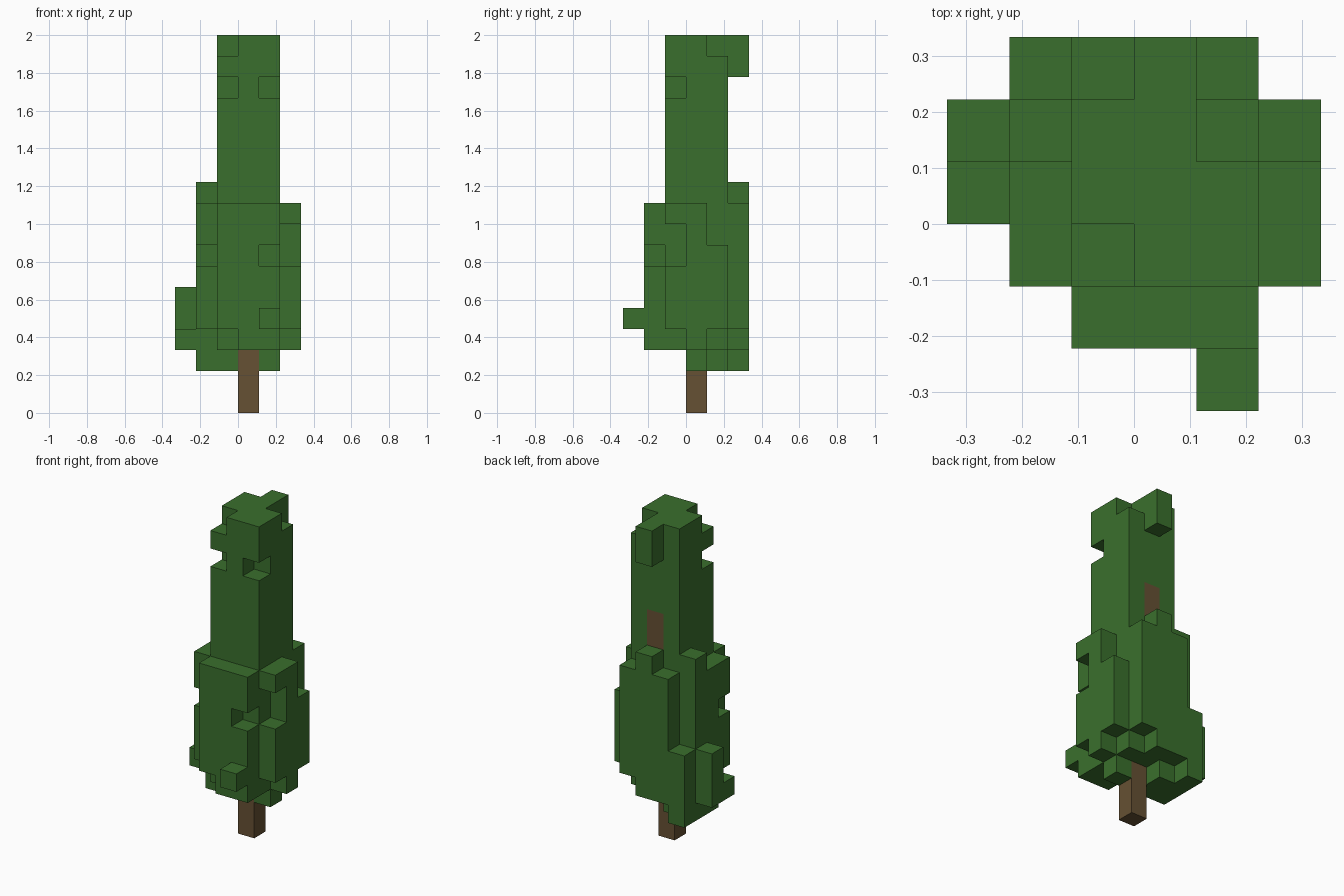
import bpy
import bmesh
from mathutils import Vector

if "Cube" in bpy.data.objects:
    bpy.data.objects.remove(bpy.data.objects["Cube"], do_unlink=True)

U = 2 / 18  # block edge length


def make_material(name, rgb):
    mat = bpy.data.materials.new(name)
    mat.use_nodes = True
    color = (*rgb, 1)
    mat.diffuse_color = color
    bsdf = mat.node_tree.nodes["Principled BSDF"]
    bsdf.inputs["Base Color"].default_value = color
    bsdf.inputs["Roughness"].default_value = 1
    return mat


def span(xs, ys, zs):
    """Blocks in an inclusive range on each axis."""
    return {(x, y, z)
            for x in range(xs[0], xs[1] + 1)
            for y in range(ys[0], ys[1] + 1)
            for z in range(zs[0], zs[1] + 1)}


def column(x, y, low, high):
    return span((x, x), (y, y), (low, high))


def build(name, cells, solid, mat):
    """Make one mesh from the exposed block sides."""
    bm = bmesh.new()
    for cell in cells:
        centre = Vector(cell) + Vector((0.5, 0.5, 0.5))
        for axis in range(3):
            for sign in (-1, 1):
                n = Vector((0, 0, 0))
                n[axis] = sign
                if tuple(int(c + d) for c, d in zip(cell, n)) in solid:
                    continue
                a = Vector((0, 0, 0))
                a[(axis + 1) % 3] = 0.5
                b = n.cross(a)
                mid = centre + n / 2
                corners = (mid - a - b, mid + a - b, mid + a + b, mid - a + b)
                bm.faces.new([bm.verts.new(p * U) for p in corners])
    bmesh.ops.remove_doubles(bm, verts=bm.verts, dist=U / 100)
    mesh = bpy.data.meshes.new(name)
    bm.to_mesh(mesh)
    bm.free()
    mesh.materials.append(mat)
    obj = bpy.data.objects.new(name, mesh)
    bpy.context.collection.objects.link(obj)


# Trunk, with a stub that reaches the back of the upper foliage
trunk = column(0, 0, 0, 12) | column(0, 1, 11, 12)

# Main body and narrow upper tower
leaves = span((-1, 1), (-1, 1), (3, 17))
leaves -= {(-1, -1, 17), (1, 1, 17), (-1, -1, 15), (1, -1, 15)}
leaves |= column(0, 2, 16, 17)

# Front layer
leaves |= span((-1, 1), (-2, -2), (3, 9))
leaves -= {(-1, -2, 3), (1, -2, 7)}
leaves.add((1, -3, 4))

# Left layer
leaves |= column(2, -1, 4, 6) | {(2, -1, 9)}
leaves |= column(2, 0, 3, 9) | column(2, 1, 4, 7)

# Back layer
leaves |= column(1, 2, 4, 9) | column(0, 2, 3, 10)
leaves |= column(-1, 2, 3, 9) | column(-2, 2, 2, 5)

# Right layer
leaves |= column(-2, 1, 2, 10) | column(-2, 0, 2, 9)
leaves |= column(-2, -1, 4, 9) - {(-2, -1, 7)}
leaves |= column(-3, 1, 3, 5) | {(-3, 0, 3)}

# Low blocks around the trunk
leaves |= {(1, 0, 2), (-1, 0, 2), (-1, 1, 2)}

leaves -= trunk
solid = leaves | trunk
build("trunk", trunk, solid, make_material("bark brown", (0.133, 0.082, 0.033)))
build("foliage", leaves, solid, make_material("leaf green", (0.042, 0.159, 0.026)))
